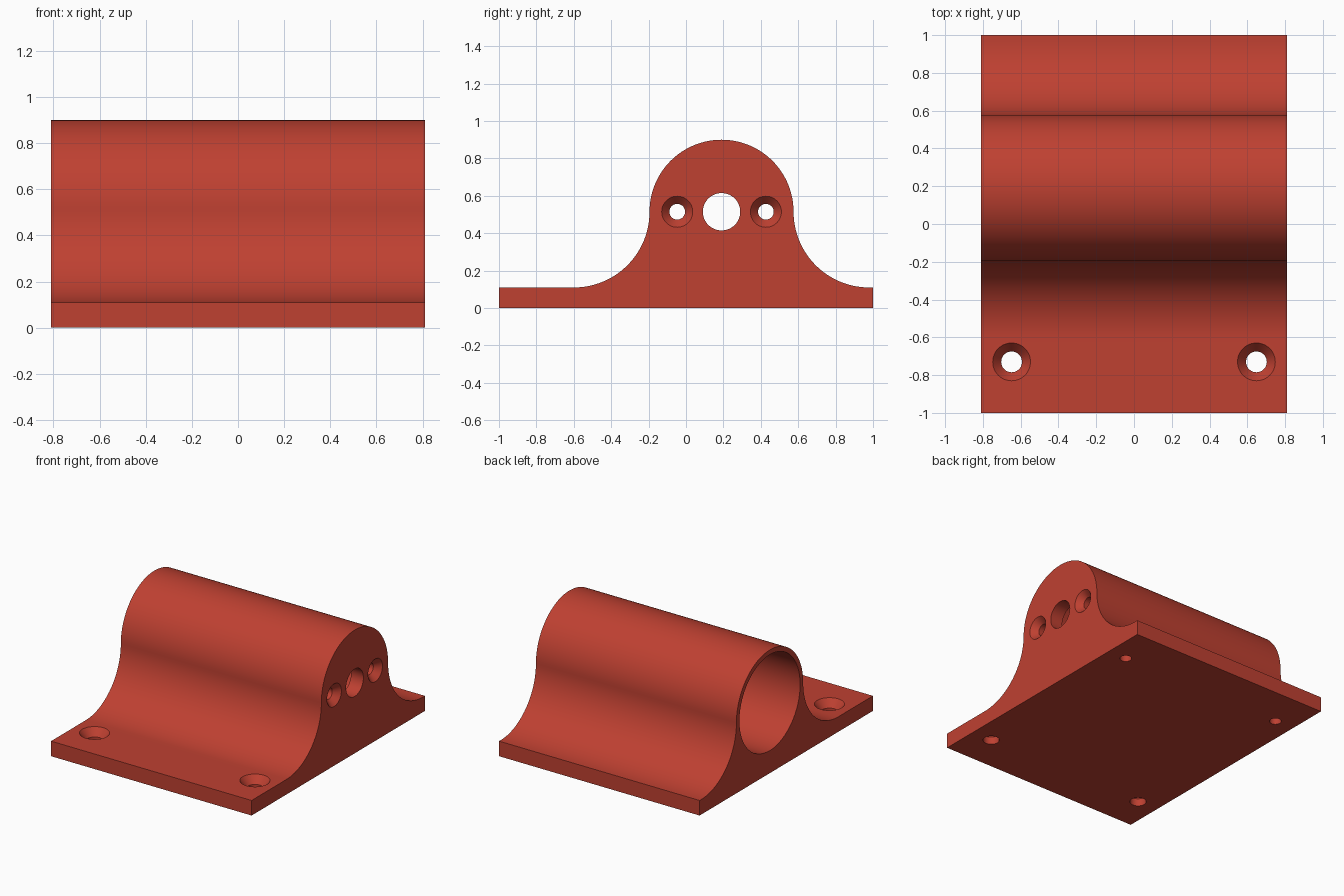
import bpy, bmesh, math
from mathutils import Matrix, Vector

if "Cube" in bpy.data.objects:
    bpy.data.objects.remove(bpy.data.objects["Cube"])

HALF_W = 0.81            # half length along x
CY, CZ = 0.19, 0.515     # barrel axis
R_OUT, R_BORE = 0.385, 0.35
FILLET = 0.405
BASE_T = 0.11
END_WALL = 0.1

red = bpy.data.materials.new("red")
red.diffuse_color = (0.52, 0.052, 0.031, 1)
red.use_nodes = True
red.node_tree.nodes["Principled BSDF"].inputs["Base Color"].default_value = red.diffuse_color


def arc(cy, cz, r, a0, a1, n):
    return [(cy + r * math.cos(math.radians(a0 + (a1 - a0) * i / n)),
             cz + r * math.sin(math.radians(a0 + (a1 - a0) * i / n))) for i in range(n + 1)]


def make_object(name, bm):
    bmesh.ops.recalc_face_normals(bm, faces=bm.faces)
    mesh = bpy.data.meshes.new(name)
    bm.to_mesh(mesh)
    bm.free()
    mesh.materials.append(red)
    obj = bpy.data.objects.new(name, mesh)
    bpy.context.collection.objects.link(obj)
    return obj


def lathe(name, profile, origin, along_x=False, n=48):
    """Closed solid turned around z from (radius, height) pairs, bottom to top."""
    bm = bmesh.new()
    rings = [[bm.verts.new((r * math.cos(2 * math.pi * i / n),
                            r * math.sin(2 * math.pi * i / n), h)) for i in range(n)]
             for r, h in profile]
    for a, b in zip(rings, rings[1:]):
        for i in range(n):
            bm.faces.new((a[i], a[(i + 1) % n], b[(i + 1) % n], b[i]))
    bm.faces.new(rings[0])
    bm.faces.new(rings[-1])
    m = Matrix.Translation(Vector(origin))
    if along_x:
        m = m @ Matrix.Rotation(math.pi / 2, 4, 'Y')
    bm.transform(m)
    return make_object(name, bm)


def screw_profile(r, head, sink, depth):
    """Countersunk through hole with its mouth at height 0."""
    over = 0.02
    slope = (head - r) / sink
    return [(r, -depth), (r, -sink), (head, 0), (head + slope * over, over)]


# Housing: side profile (y, z) extruded along x
pts = [(-1, 0), (-1, BASE_T)]
pts += arc(CY - R_OUT - FILLET, CZ, FILLET, -90, 0, 32)
pts += arc(CY, CZ, R_OUT, 180, 0, 64)[1:]
pts += arc(CY + R_OUT + FILLET, CZ, FILLET, 180, 270, 32)[1:]
pts += [(1, BASE_T), (1, 0)]
bm = bmesh.new()
face = bm.faces.new([bm.verts.new((-HALF_W, y, z)) for y, z in pts])
ext = bmesh.ops.extrude_face_region(bm, geom=[face])
bmesh.ops.translate(bm, vec=(2 * HALF_W, 0, 0),
                    verts=[v for v in ext["geom"] if isinstance(v, bmesh.types.BMVert)])
housing = make_object("motor_housing", bm)

# Barrel bore, open on the left, and shaft hole through the right end wall
cutters = [
    lathe("bore_cutter", [(R_BORE, -0.1), (R_BORE, 2 * HALF_W - END_WALL)],
          (-HALF_W, CY, CZ), True, 96),
    lathe("shaft_cutter", [(0.1, -0.3), (0.1, 0.1)], (HALF_W, CY, CZ), True),
]
for s in (-1, 1):
    # Countersunk screw holes in the end wall
    cutters.append(lathe("end_screw_cutter", screw_profile(0.042, 0.083, 0.045, 0.3),
                         (HALF_W, CY + s * 0.237, CZ), True))
    # Countersunk screw holes in the front flange
    cutters.append(lathe("flange_screw_cutter", screw_profile(0.055, 0.1, 0.055, 0.3),
                         (s * 0.648, -0.73, BASE_T)))
    # Blind pilot holes under the back edge
    cutters.append(lathe("pilot_cutter", [(0.04, -0.1), (0.04, 0.11)], (s * 0.66, 0.7, 0)))

bpy.context.view_layer.objects.active = housing
housing.select_set(True)
for c in cutters:
    mod = housing.modifiers.new("cut", 'BOOLEAN')
    mod.operation, mod.solver, mod.object = 'DIFFERENCE', 'EXACT', c
    bpy.ops.object.modifier_apply(modifier=mod.name)
    bpy.data.objects.remove(c, do_unlink=True)

bpy.ops.object.shade_smooth_by_angle(angle=math.radians(30))
